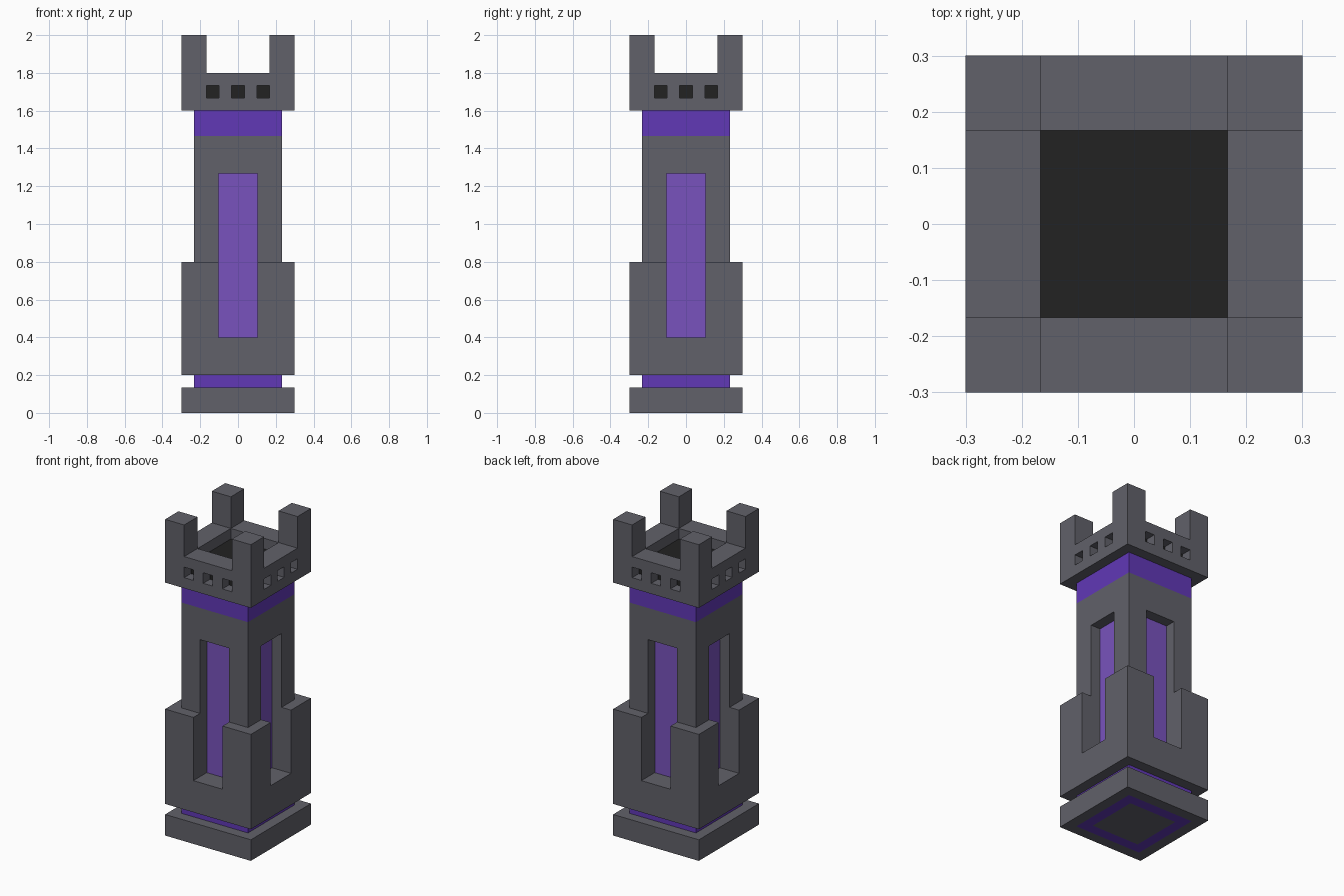
import bpy, bmesh

if "Cube" in bpy.data.objects:
    bpy.data.objects.remove(bpy.data.objects["Cube"])

U = 1 / 15                      # modelling grid unit
OUT, MID, INN = 4.5 * U, 3.5 * U, 2.5 * U   # half widths of the square layers


def material(name, rgb):
    m = bpy.data.materials.new(name)
    m.diffuse_color = (*rgb, 1)
    m.use_nodes = True
    m.node_tree.nodes["Principled BSDF"].inputs["Base Color"].default_value = m.diffuse_color
    return m


STONE = material("stone grey", (0.120, 0.120, 0.143))
DEEP = material("deep purple", (0.120, 0.040, 0.470))
LIGHT = material("light purple", (0.190, 0.086, 0.510))
DARK = material("near black", (0.016, 0.016, 0.016))


def box(name, x0, x1, y0, y1, z0, z1, mat=STONE):
    me = bpy.data.meshes.new(name)
    bm = bmesh.new()
    bmesh.ops.create_cube(bm, size=1)
    for v in bm.verts:
        v.co = (x1 if v.co.x > 0 else x0,
                y1 if v.co.y > 0 else y0,
                z1 if v.co.z > 0 else z0)
    bm.to_mesh(me)
    bm.free()
    me.materials.append(mat)
    ob = bpy.data.objects.new(name, me)
    bpy.context.collection.objects.link(ob)
    return ob


def block(name, half, z0, z1, mat=STONE):
    return box(name, -half, half, -half, half, z0, z1, mat)


def combine(target, tool, operation='DIFFERENCE'):
    mod = target.modifiers.new("combine", 'BOOLEAN')
    mod.operation, mod.solver, mod.object = operation, 'EXACT', tool
    bpy.context.view_layer.objects.active = target
    bpy.ops.object.modifier_apply(modifier=mod.name)
    bpy.data.objects.remove(tool)


def cut_four_sides(target, centre, half, depth_at, z0, z1):
    """Cut a rectangular pocket into each side, down to depth_at."""
    a, b = centre - half, centre + half
    for s in (-1, 1):
        d0, d1 = sorted((s * depth_at, s * 0.5))
        combine(target, box("cutter", a, b, d0, d1, z0, z1))
        combine(target, box("cutter", d0, d1, a, b, z0, z1))


# Foot: stone slab around a purple collar around a stone core
foot = block("foot_slab", OUT, 0, 2 * U)
combine(foot, block("cutter", MID, -1, 1))
collar = block("lower_collar", MID, 0, 3 * U, DEEP)
combine(collar, block("cutter", INN, -1, 1))
block("foot_core", INN, 0, 3 * U)

# Tower body: wide skirt and narrower shaft with a tall slot on each side
body = block("tower_body", OUT, 3 * U, 12 * U)
combine(body, block("shaft", MID, 5 * U, 22 * U), 'UNION')
cut_four_sides(body, 0, 1.53 * U, INN - 0.005, 6 * U, 19 * U)
block("slot_panels", INN, 6 * U, 19 * U, LIGHT)

# Purple band below the crown
block("upper_band", MID, 22 * U, 24 * U, DEEP)

# Crown: hollow block, notched between the corners, with three holes per side
crown = block("crown", OUT, 24 * U, 30 * U)
combine(crown, block("cutter", INN, 1, 3))
cut_four_sides(crown, 0, INN, INN - 0.05, 27 * U, 3)
for c in (-2 * U, 0, 2 * U):
    cut_four_sides(crown, c, U / 2, MID - 0.01, 25 * U, 26 * U)

# Dark interior, seen as the crown floor and behind the holes
block("crown_interior", MID, 24 * U + 0.002, 26 * U, DARK)
